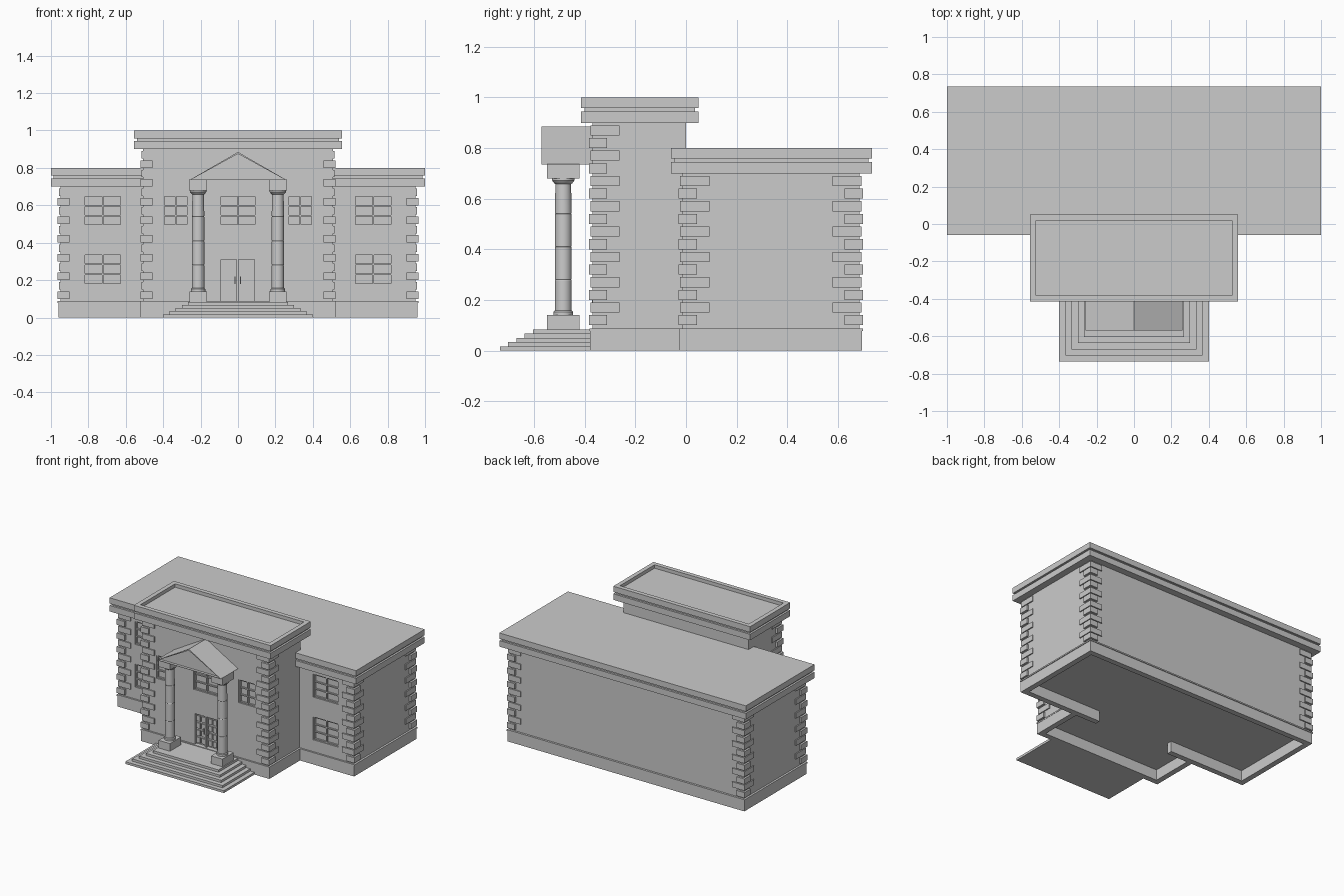
import bpy, bmesh, math
from mathutils import Vector, Matrix

if "Cube" in bpy.data.objects:
    bpy.data.objects.remove(bpy.data.objects["Cube"])


def add_box(bm, x0, x1, y0, y1, z0, z1):
    m = Matrix.Translation(((x0 + x1) / 2, (y0 + y1) / 2, (z0 + z1) / 2)) @ \
        Matrix.Diagonal((x1 - x0, y1 - y0, z1 - z0, 1))
    bmesh.ops.create_cube(bm, size=1, matrix=m)


def finish(bm, name):
    bmesh.ops.recalc_face_normals(bm, faces=bm.faces[:])
    me = bpy.data.meshes.new(name)
    bm.to_mesh(me)
    bm.free()
    ob = bpy.data.objects.new(name, me)
    bpy.context.collection.objects.link(ob)
    return ob


def boxes(name, items):
    bm = bmesh.new()
    for b in items:
        add_box(bm, *b)
    return finish(bm, name)


def mirrored(items):
    return items + [(-b[1], -b[0], *b[2:]) for b in items]


def recess(bm, face, border, depth):
    """Sink the middle of a face."""
    bmesh.ops.inset_region(bm, faces=[face], thickness=border)
    n = face.normal.copy()
    r = bmesh.ops.extrude_discrete_faces(bm, faces=[face])
    bmesh.ops.translate(bm, vec=-n * depth, verts=r['faces'][0].verts)


def cut(wall, holes):
    cutter = boxes(wall.name + "_cutter", holes)
    cutter.hide_render = True
    cutter.hide_viewport = True
    mod = wall.modifiers.new("openings", 'BOOLEAN')
    mod.object = cutter
    mod.solver = 'EXACT'


WING_Y, HALL_Y, DEPTH = -0.015, -0.37, 0.02

# Main wall blocks
wing = boxes("wing_walls", [(-0.95, 0.95, WING_Y, 0.685, 0.085, 0.71)])
hall = boxes("hall_walls", [(-0.508, 0.508, HALL_Y, 0.0, 0.085, 0.91)])

# Hollow plinths, open underneath
T = 0.04
boxes("wing_plinth", mirrored([
    (0.96 - T, 0.96, -0.025, 0.695, 0, 0.08),
    (0.31, 0.96 - T, -0.025, -0.025 + T, 0, 0.08),
    (0, 0.96 - T, 0.695 - T, 0.695, 0, 0.08)])
    + [(-0.965, 0.965, -0.028, 0.70, 0.078, 0.088)])
boxes("hall_plinth", mirrored([
    (0.52 - T, 0.52, -0.38, 0.0, 0, 0.08),
    (0, 0.52 - T, -0.38, -0.38 + T, 0, 0.08)])
    + [(-0.522, 0.522, -0.382, 0.0, 0.078, 0.088)])


# Cornices: two slabs with a groove between
def cornice(name, x, y0, y1, z, sunk):
    bm = bmesh.new()
    add_box(bm, -x, x, y0, y1, z, z + 0.044)
    g = 0.014
    add_box(bm, -x + g, x - g, y0 + g, y1 - g, z + 0.044, z + 0.058)
    add_box(bm, -x, x, y0, y1, z + 0.058, z + 0.10)
    if sunk:
        bm.normal_update()
        top = max(bm.faces, key=lambda f: f.calc_center_median().z)
        recess(bm, top, 0.045, 0.025)
    return finish(bm, name)


cornice("wing_cornice", 1.0, -0.06, 0.735, 0.70, False)
cornice("hall_cornice", 0.555, -0.415, 0.05, 0.90, True)


# Corner quoins: long and short courses alternate
def quoins(name, x, y, ydir, rows, top):
    items = []
    for i in range(rows):
        z = top - i * 0.05
        long = i % 2 == 0
        w, d, p = (0.10, 0.115, 0.008) if long else (0.058, 0.066, 0.014)
        ya, yb = y - ydir * p, y + ydir * (d - 0.008)
        items.append((x - w + 0.008, x + p, min(ya, yb), max(ya, yb), z - 0.04, z))
    boxes(name, mirrored(items))


quoins("wing_front_quoins", 0.95, WING_Y, 1, 12, 0.69)
quoins("wing_back_quoins", 0.95, 0.685, -1, 12, 0.69)
quoins("hall_quoins", 0.508, HALL_Y, 1, 16, 0.89)

# Windows: recessed opening, frame and glazing bars
wing_win = mirrored([(0.62, 0.825, z, z + 0.168) for z in (0.175, 0.488)])
wing_win = [(a, b, c, d) for a, b, c, d in wing_win]
hall_win = [(-0.10, 0.10, 0.488, 0.656), (0.265, 0.402, 0.488, 0.656),
            (-0.402, -0.265, 0.488, 0.656)]
DOOR = (-0.103, 0.10, 0.088, 0.325)


def holes(rects, y):
    return [(a, b, y - 0.05, y + DEPTH, c, d) for a, b, c, d in rects]


cut(wing, holes(wing_win, WING_Y))
cut(hall, holes(hall_win + [DOOR], HALL_Y))


def window_bars(name, rects, y):
    items = []
    t, ya, yb = 0.008, y + 0.006, y + DEPTH + 0.002
    for a, b, c, d in rects:
        mid = (a + b) / 2
        for x in (a, mid - t / 2, b - t):
            items.append((x, x + t, ya, yb, c, d))
        for k in range(4):
            z = c + (d - c - t) * k / 3
            items.append((a, b, ya + 0.002, yb, z, z + t))
    boxes(name, items)


window_bars("wing_window_bars", wing_win, WING_Y)
window_bars("hall_window_bars", hall_win, HALL_Y)

# Double door: frame, leaf panels and handles
yb = HALL_Y + DEPTH + 0.002
door = [(-0.103, 0.10, HALL_Y + 0.002, yb, 0.311, 0.325)]
for x in (-0.103, -0.009, 0.088):
    door.append((x, x + 0.012, HALL_Y + 0.002, yb, 0.088, 0.325))
for x in (-0.084, 0.01):
    for r in range(4):
        for c in range(2):
            px, pz = x + c * 0.037, 0.098 + r * 0.053
            door.append((px, px + 0.028, HALL_Y + 0.012, yb, pz, pz + 0.04))
for x in (-0.02, 0.01):
    door.append((x, x + 0.006, HALL_Y - 0.002, yb, 0.18, 0.22))
boxes("double_door", door)

# Entrance steps
boxes("entrance_steps", [(-0.40 + i * 0.0335, 0.40 - i * 0.0335, -0.735 + i * 0.0325, -0.372,
                          i * 0.0168, (i + 1) * 0.0168) for i in range(5)])

# Column pedestals and capital blocks
CX, CY = 0.213, -0.485
boxes("column_blocks", mirrored([
    (CX - 0.046, CX + 0.046, CY - 0.065, CY + 0.065, 0.083, 0.14),
    (CX - 0.048, CX + 0.048, CY - 0.065, CY + 0.065, 0.68, 0.737)]))

# Column shafts: turned profile with base, drum joints and flared top
profile = [(0.038, 0.135), (0.038, 0.153), (0.033, 0.158)]
for z in (0.28, 0.41, 0.54):
    profile += [(0.033, z - 0.003), (0.031, z), (0.033, z + 0.003)]
profile += [(0.031, 0.658), (0.036, 0.661), (0.044, 0.672), (0.044, 0.684)]
for side, sx in (("left", -CX), ("right", CX)):
    bm = bmesh.new()
    vs = [bm.verts.new((r, 0, z)) for r, z in profile]
    es = [bm.edges.new(p) for p in zip(vs, vs[1:])]
    bmesh.ops.spin(bm, geom=vs + es, cent=(0, 0, 0), axis=(0, 0, 1),
                   angle=math.tau, steps=32)
    bmesh.ops.remove_doubles(bm, verts=bm.verts[:], dist=1e-5)
    bmesh.ops.translate(bm, vec=Vector((sx, CY, 0)), verts=bm.verts[:])
    col = finish(bm, side + "_column")
    bpy.ops.object.select_all(action='DESELECT')
    col.select_set(True)
    bpy.context.view_layer.objects.active = col
    bpy.ops.object.shade_smooth_by_angle(angle=math.radians(30))

# Pediment: gable prism with a sunken front
bm = bmesh.new()
f = bm.faces.new([bm.verts.new((x, -0.57, z)) for x, z in
                  ((-0.26, 0.735), (0.26, 0.735), (0, 0.885))])
ext = bmesh.ops.extrude_face_region(bm, geom=[f], use_keep_orig=True)
bmesh.ops.translate(bm, vec=(0, 0.205, 0),
                    verts=[v for v in ext['geom'] if isinstance(v, bmesh.types.BMVert)])
bmesh.ops.recalc_face_normals(bm, faces=bm.faces[:])
bm.normal_update()
front = min(bm.faces, key=lambda q: q.calc_center_median().y)
recess(bm, front, 0.01, 0.02)
finish(bm, "pediment")
